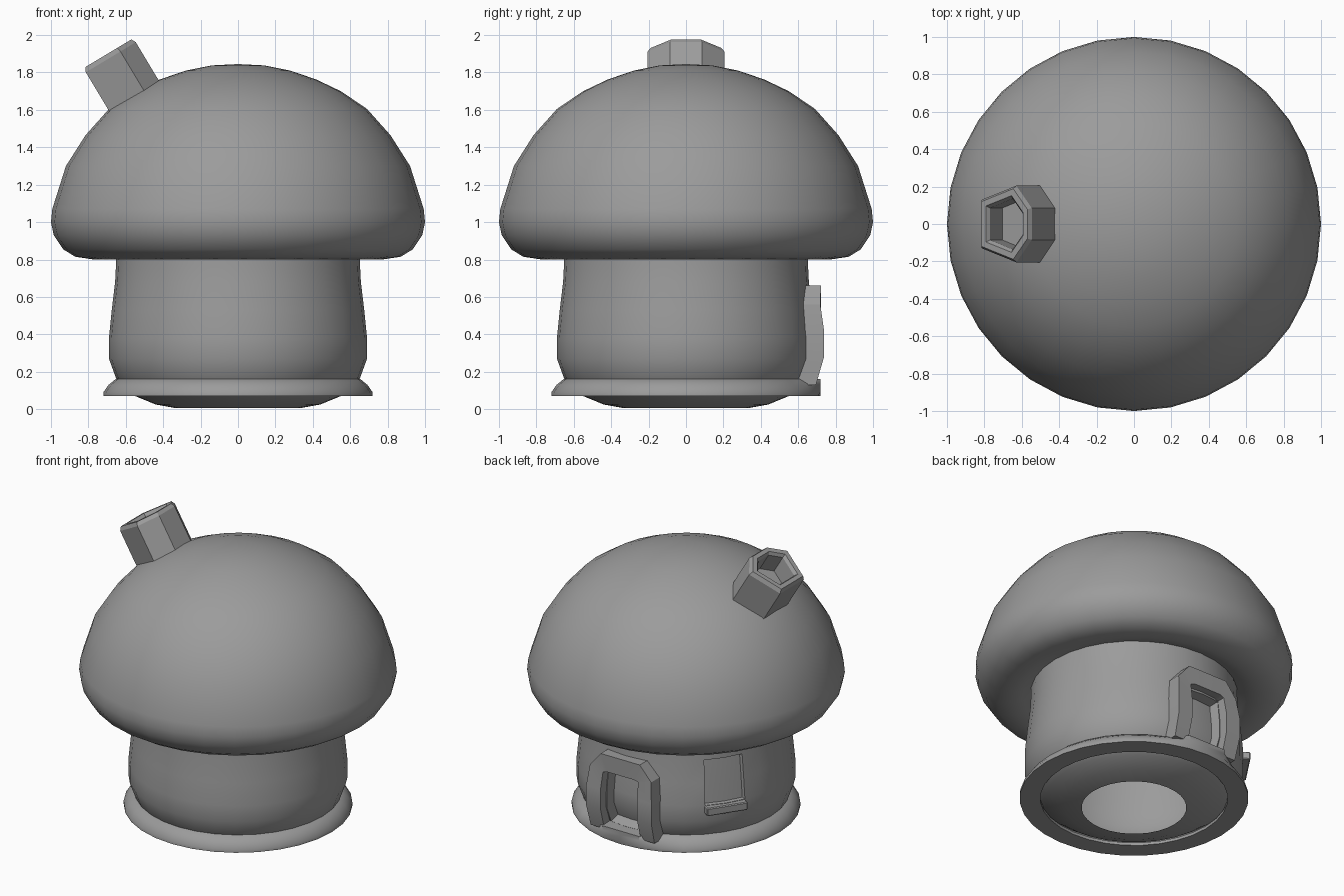
import bpy, bmesh, math
from mathutils import Vector

if "Cube" in bpy.data.objects:
    bpy.data.objects.remove(bpy.data.objects["Cube"])

SEG = 32
grey = bpy.data.materials.new("dark_grey")
grey.diffuse_color = (0.33, 0.33, 0.33, 1)
grey.use_nodes = True
grey.node_tree.nodes["Principled BSDF"].inputs["Base Color"].default_value = grey.diffuse_color


def finish(name, bm, angle=35, recalc=False):
    if recalc:
        bmesh.ops.recalc_face_normals(bm, faces=bm.faces)
    mesh = bpy.data.meshes.new(name)
    bm.to_mesh(mesh)
    bm.free()
    mesh.materials.append(grey)
    ob = bpy.data.objects.new(name, mesh)
    bpy.context.collection.objects.link(ob)
    bpy.ops.object.select_all(action='DESELECT')
    ob.select_set(True)
    bpy.context.view_layer.objects.active = ob
    bpy.ops.object.shade_smooth_by_angle(angle=math.radians(angle))
    return ob


def lathe(profile):
    """Revolve (r, z) points; column 0 starts at +y and turns towards -x."""
    bm = bmesh.new()
    rows = []
    for r, z in profile:
        rows.append([bm.verts.new((-r * math.sin(2 * math.pi * k / SEG),
                                   r * math.cos(2 * math.pi * k / SEG), z)) for k in range(SEG)])
    grid = {}
    for i in range(len(rows) - 1):
        for k in range(SEG):
            n = (k + 1) % SEG
            grid[i, k] = bm.faces.new((rows[i][k], rows[i][n], rows[i + 1][n], rows[i + 1][k]))
    bm.normal_update()
    return bm, grid, rows


def bridge(bm, loops):
    """Join matching vertex loops with quads and cap both ends."""
    rings = [[bm.verts.new(p) for p in loop] for loop in loops]
    for a, b in zip(rings, rings[1:]):
        for j in range(len(a)):
            n = (j + 1) % len(a)
            bm.faces.new((a[j], a[n], b[n], b[j]))
    bm.faces.new(rings[0])
    bm.faces.new(rings[-1])


# Mushroom cap with a slightly hollow underside
bm, _, _ = lathe([(0.60, 0.86), (0.70, 0.82), (0.77, 0.80), (0.87, 0.815), (0.935, 0.855),
                  (0.985, 0.93), (1.0, 1.0), (0.993, 1.07), (0.92, 1.30), (0.815, 1.465),
                  (0.69, 1.605), (0.55, 1.70), (0.42, 1.762), (0.28, 1.81), (0.14, 1.838), (0.0, 1.845)])
bmesh.ops.remove_doubles(bm, verts=bm.verts, dist=0.0001)
finish("cap", bm, 60)

# Stem with an open base, door and window recesses pushed inward
bm, grid, _ = lathe([(0.33, 0.005), (0.44, 0.025), (0.55, 0.07), (0.61, 0.11), (0.652, 0.165),
                     (0.69, 0.27), (0.69, 0.38), (0.675, 0.53), (0.657, 0.68), (0.652, 0.78), (0.65, 0.87)])
for cols, rows, depth in (((31, 0), (4, 5, 6), 0.065), ((4, 5), (6, 7), 0.025)):
    bmesh.ops.inset_region(bm, faces=[grid[r, c] for r in rows for c in cols],
                           thickness=0.006, depth=-depth, use_even_offset=True)
finish("stem", bm)

# Flared base ring, pulled out square in front of the door as a step
bm, _, rings = lathe([(0.59, 0.09), (0.59, 0.07), (0.72, 0.07), (0.72, 0.09),
                      (0.692, 0.13), (0.655, 0.16), (0.62, 0.165)])
for row in rings[3:6]:
    for k in (-1, 0, 1):
        row[k].co.y = 0.718
        row[k].co.x = -0.14 * k
finish("base_ring", bm)

# Door frame: inner/outer stations (inner x, inner z, outer x, outer z, front y)
half = [(0.14, 0.13, 0.245, 0.13, 0.695), (0.14, 0.28, 0.25, 0.28, 0.738),
        (0.14, 0.42, 0.25, 0.42, 0.738), (0.135, 0.535, 0.235, 0.56, 0.718),
        (0.10, 0.545, 0.15, 0.66, 0.722)]
stations = half + [(-a, b, -c, d, y) for a, b, c, d, y in reversed(half)]
bm = bmesh.new()
bridge(bm, [[(a, y, b), (c, y, d), (c, 0.60, d), (a, 0.60, b)] for a, b, c, d, y in stations])
finish("door_frame", bm, 20, True)

# Window sill
bm = bmesh.new()
bmesh.ops.create_cube(bm, size=1)
bmesh.ops.scale(bm, vec=(0.275, 0.065, 0.055), verts=bm.verts)
bmesh.ops.bevel(bm, geom=bm.edges[:], offset=0.006, segments=1, affect='EDGES')
sill = finish("window_sill", bm, 20)
t = math.radians(56.25)
sill.location = (-0.69 * math.sin(t), 0.69 * math.cos(t), 0.35)
sill.rotation_euler.z = t

# Leaning six-sided chimney with a bevelled rim and a hollow top
tip, axis = Vector((-0.693, 0, 1.903)), Vector((-0.515, 0, 0.857))
across = Vector((0.857, 0, 0.515))
hexagon = [(0.156, -0.085), (0.156, 0.085), (0.06, 0.205),
           (-0.156, 0.13), (-0.156, -0.13), (0.06, -0.205)]
levels = [(1, -0.36), (1, -0.025), (0.92, 0), (0.74, 0), (0.66, -0.02), (0.66, -0.15)]
bm = bmesh.new()
bridge(bm, [[tip + across * (u * s) + Vector((0, v * s, 0)) + axis * h for u, v in hexagon]
            for s, h in levels])
finish("chimney", bm, 20, True)
